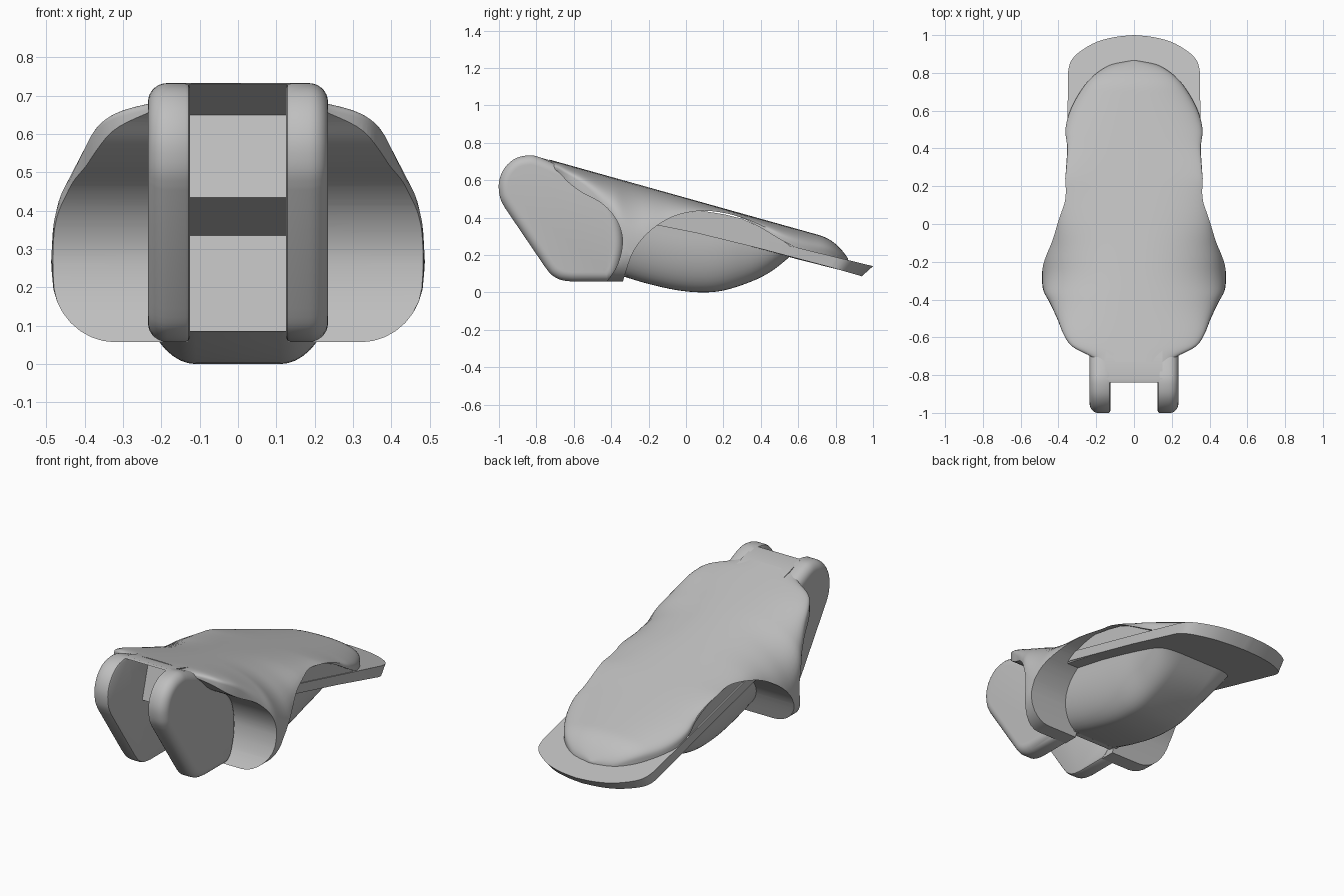
import bpy, bmesh, math
from mathutils import Vector

if "Cube" in bpy.data.objects:
    bpy.data.objects.remove(bpy.data.objects["Cube"], do_unlink=True)

grey = bpy.data.materials.new("light grey")
grey.use_nodes = True
grey.diffuse_color = (0.52, 0.52, 0.52, 1)
grey.node_tree.nodes["Principled BSDF"].inputs["Base Color"].default_value = (0.52, 0.52, 0.52, 1)


def spline(pts, steps=6):
    """Smooth curve through the given 2D points."""
    out = []
    p = [Vector(q) for q in pts]
    for i in range(len(p) - 1):
        a, b, c, d = p[max(i - 1, 0)], p[i], p[i + 1], p[min(i + 2, len(p) - 1)]
        for s in range(steps):
            t = s / steps
            out.append(0.5 * (2 * b + (c - a) * t + (2 * a - 5 * b + 4 * c - d) * t * t
                              + (3 * b - a - 3 * c + d) * t ** 3))
    return [tuple(q) for q in out] + [tuple(pts[-1])]


def interp(pts, y):
    for (a, u), (b, v) in zip(pts, pts[1:]):
        if y <= b:
            return u + (v - u) * max(0, (y - a) / (b - a))
    return pts[-1][1]


def loft(name, rings):
    """Closed solid through rings of equal point count."""
    bm = bmesh.new()
    loops = [[bm.verts.new(p) for p in r] for r in rings]
    for a, b in zip(loops, loops[1:]):
        for i in range(len(a)):
            j = (i + 1) % len(a)
            bm.faces.new((a[i], a[j], b[j], b[i]))
    bm.faces.new(loops[0])
    bm.faces.new(loops[-1])
    bmesh.ops.recalc_face_normals(bm, faces=bm.faces)
    mesh = bpy.data.meshes.new(name)
    bm.to_mesh(mesh)
    bm.free()
    mesh.materials.append(grey)
    obj = bpy.data.objects.new(name, mesh)
    bpy.context.collection.objects.link(obj)
    return obj


def extrude_x(name, profile, half):
    return loft(name, [[(x, y, z) for y, z in profile] for x in (-half, half)])


def activate(obj):
    bpy.ops.object.select_all(action='DESELECT')
    obj.select_set(True)
    bpy.context.view_layer.objects.active = obj


def cut(obj, profile, half=1):
    """Cut a sideways prism out of an object."""
    cutter = extrude_x("cutter", profile, half)
    cutter.hide_render = True
    mod = obj.modifiers.new("cut", 'BOOLEAN')
    mod.operation = 'DIFFERENCE'
    mod.solver = 'EXACT'
    mod.object = cutter
    activate(obj)
    bpy.ops.object.modifier_apply(modifier=mod.name)
    bpy.data.objects.remove(cutter, do_unlink=True)


def top(y):
    """Sloping upper plane, rolled down at the rear tip."""
    drop = 0.08 * max(0, (y - 0.7) / 0.165) ** 2.5
    return 0.735 - 0.28 * (y + 0.82) - drop


# Upper shell: flared wings in front, rounded tip behind
outline = [(-0.73, 0.19), (-0.7, 0.23), (-0.65, 0.325), (-0.59, 0.37), (-0.5, 0.407),
           (-0.42, 0.445), (-0.34, 0.483), (-0.21, 0.483), (-0.1, 0.45), (0, 0.42), (0.12, 0.388),
           (0.25, 0.365), (0.4, 0.354), (0.5, 0.363), (0.6, 0.338), (0.7, 0.285),
           (0.78, 0.22), (0.84, 0.13), (0.865, 0.02)]
crown = spline([(-0.73, 0.03), (-0.55, 0.08), (-0.42, 0.18), (-0.3, 0.31), (-0.2, 0.3),
                (0, 0.12), (0.2, 0.035), (0.3, 0.025), (0.4, 0.04), (0.55, 0.075), (0.7, 0.08),
                (0.87, 0.03)])
rings = []
for y, w in spline(outline, 5):
    zt = top(y)
    zb = zt - interp(crown, y)
    low = min(0.23, zb - 0.02)
    half = []
    for i in range(1, 15):
        a = math.pi / 2 * i / 14
        half.append((w * math.sin(a) ** 0.85, zb + (zt - zb) * max(0, math.cos(a)) ** 0.85))
    for i in range(9):
        a = math.pi / 2 * i / 8
        half.append((min(w, 0.485 - 0.165 * (1 - math.cos(a))), low - (low - 0.057) * math.sin(a)))
    ring = [(x, y, z) for x, z in half]
    rings.append([(0, y, zt)] + ring + [(-x, q, z) for x, q, z in reversed(ring)])
shell = loft("upper_shell", rings)

hollow = spline([(-0.74, 0.692), (-0.68, 0.64), (-0.62, 0.58), (-0.55, 0.53), (-0.45, 0.475),
                 (-0.38, 0.4), (-0.343, 0.31), (-0.345, 0.22), (-0.375, 0.13), (-0.43, 0.05)])
cut(shell, hollow + [(-0.43, -0.1), (-1.2, -0.1), (-1.2, 0.692)])
arch = spline([(-0.34, 0.05), (-0.29, 0.2), (-0.23, 0.29), (-0.15, 0.36), (-0.05, 0.412),
               (0.08, 0.436), (0.2, 0.425), (0.3, 0.397), (0.4, 0.345), (0.5, 0.285), (0.58, 0.243)])
cut(shell, arch + [(1.2, 0.09), (1.2, -0.1), (-0.34, -0.1)])

# Core that closes the arch down to the tail plate
core = extrude_x("arch_core", [(-0.16, 0.36), (-0.05, 0.42), (0.08, 0.437), (0.2, 0.418),
                               (0.3, 0.394), (0.4, 0.348), (0.5, 0.288), (0.55, 0.255),
                               (0.55, 0.22)], 0.345)

# Rounded belly under the shell: flat keel with elliptical flanks
keel = spline([(-0.335, 0.085), (-0.2, 0.045), (-0.05, 0.012), (0.08, 0.0), (0.2, 0.01),
               (0.35, 0.058), (0.46, 0.115), (0.56, 0.195)], 4)
rings = []
for y, z0 in keel:
    zt = min(0.42, top(y) - 0.06)
    rise = min(0.29, zt - z0 - 0.03)
    half = [(0.27, y, zt)]
    for i in range(13):
        a = math.pi / 2 * i / 12
        half.append((0.11 + 0.16 * math.cos(a), y, z0 + rise * (1 - math.sin(a))))
    rings.append(half + [(-x, q, z) for x, q, z in reversed(half)])
belly = loft("belly", rings)

# Stepped bridge between the arms, with the gap beneath it cleared
steps = [(-0.84, 0.73), (-0.63, 0.65), (-0.69, 0.435), (-0.3, 0.335), (-0.36, 0.085)]
for part in (shell, belly):
    cut(part, steps + [(-0.325, 0.083), (-0.325, -0.1), (-1.2, -0.1), (-1.2, 0.73)], 0.13)
bridge = extrude_x("bridge", steps + [(-0.25, 0.085), (-0.25, 0.565), (-0.5, 0.637),
                                      (-0.7, 0.698), (-0.82, 0.733)], 0.15)

# Thin sloping tail plate with rounded end
side = [(0.35, -0.16), (0.352, 0.4), (0.35, 0.8)] + spline(
    [(0.35, 0.8), (0.335, 0.86), (0.29, 0.91), (0.2, 0.963), (0.1, 0.99), (0, 1.0)], 4)[1:]
edge = side + [(-x, y) for x, y in reversed(side[:-1])]
upper = [(x, y, 0.14 - 0.245 * (y - 1)) for x, y in edge]
lower = [(x, y - 0.06 * max(0, min(1, (y - 0.6) / 0.4)), z - 0.054) for x, y, z in upper]
plate = loft("tail_plate", [lower, upper])

# Pair of hinge arms, rounded mainly on the outside
arm_profile = spline([(-0.77, 0.718), (-0.83, 0.733), (-0.91, 0.717), (-0.97, 0.665), (-1.0, 0.59),
                      (-0.995, 0.51), (-0.97, 0.455)], 4)
arm_profile += spline([(-0.76, 0.145), (-0.72, 0.095), (-0.67, 0.067), (-0.61, 0.058)], 4)
arm_profile += spline([(-0.42, 0.058), (-0.38, 0.085), (-0.35, 0.16), (-0.335, 0.25),
                       (-0.345, 0.35), (-0.38, 0.44), (-0.48, 0.59)], 4)
centre = sum((Vector(p) for p in arm_profile), Vector((0, 0))) / len(arm_profile)


def inset(d):
    """Move the arm profile inwards along its normals."""
    out = []
    n = len(arm_profile)
    for i, p in enumerate(arm_profile):
        t = (Vector(arm_profile[(i + 1) % n]) - Vector(arm_profile[i - 1])).normalized()
        nrm = Vector((-t.y, t.x))
        if nrm.dot(centre - Vector(p)) < 0:
            nrm = -nrm
        out.append(Vector(p) + nrm * d)
    return out


parts = [shell, core, belly, bridge, plate]
layers = [(0.125, 0.012), (0.129, 0.004), (0.137, 0.0)]
for i in range(8):
    a = math.pi / 2 * i / 7
    layers.append((0.185 + 0.05 * math.sin(a), 0.05 * (1 - math.cos(a))))
for sign, label in ((1, "left"), (-1, "right")):
    parts.append(loft(label + "_hinge_arm",
                      [[(sign * x, y, z) for y, z in inset(d)] for x, d in layers]))

for part in parts:
    activate(part)
    bpy.ops.object.shade_smooth_by_angle(angle=math.radians(32))
